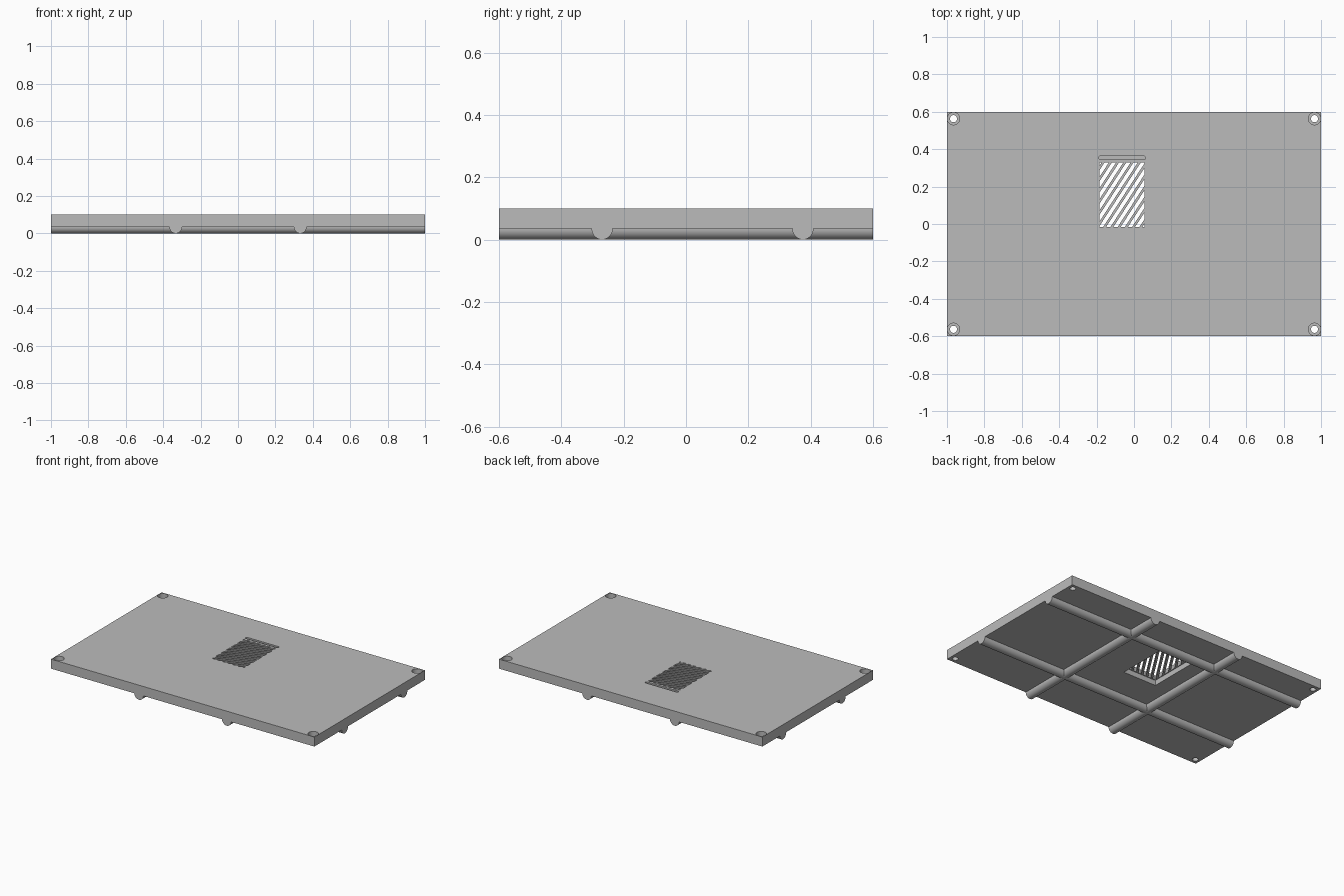
import bpy, bmesh
from math import sin, cos, pi
from mathutils import Vector

if "Cube" in bpy.data.objects:
    bpy.data.objects.remove(bpy.data.objects["Cube"], do_unlink=True)

HX, HY = 1.0, 0.6            # half size of the panel
BASE, TOP = 0.035, 0.10      # underside and upper face
GX0, GX1, GY0, GY1 = -0.184, 0.056, -0.016, 0.33   # vent window

grey = bpy.data.materials.new("grey")
grey.use_nodes = True
grey.diffuse_color = (0.5, 0.5, 0.5, 1)
grey.node_tree.nodes["Principled BSDF"].inputs["Base Color"].default_value = (0.5, 0.5, 0.5, 1)


def finish(name, bm):
    bmesh.ops.recalc_face_normals(bm, faces=bm.faces)
    mesh = bpy.data.meshes.new(name)
    bm.to_mesh(mesh)
    bm.free()
    mesh.materials.append(grey)
    ob = bpy.data.objects.new(name, mesh)
    bpy.context.collection.objects.link(ob)
    return ob


def extrude(bm, face, offset):
    out = bmesh.ops.extrude_face_region(bm, geom=[face])
    verts = [v for v in out["geom"] if isinstance(v, bmesh.types.BMVert)]
    bmesh.ops.translate(bm, verts=verts, vec=offset)


def prism(bm, outline, z0, z1):
    face = bm.faces.new([bm.verts.new((x, y, z0)) for x, y in outline])
    extrude(bm, face, (0, 0, z1 - z0))


def rect(x0, x1, y0, y1):
    return [(x0, y0), (x1, y0), (x1, y1), (x0, y1)]


def circle(cx, cy, r, n=32):
    return [(cx + r * cos(2 * pi * i / n), cy + r * sin(2 * pi * i / n)) for i in range(n)]


def smooth(ob):
    bpy.ops.object.select_all(action="DESELECT")
    ob.select_set(True)
    bpy.context.view_layer.objects.active = ob
    bpy.ops.object.shade_smooth_by_angle(angle=0.6)


def cut(target, outlines, z0, z1):
    bm = bmesh.new()
    for o in outlines:
        prism(bm, o, z0, z1)
    cutter = finish("cutter", bm)
    cutter.hide_render = True
    mod = target.modifiers.new("cut", "BOOLEAN")
    mod.operation, mod.solver, mod.object = "DIFFERENCE", "EXACT", cutter
    bpy.context.view_layer.objects.active = target
    bpy.ops.object.modifier_apply(modifier=mod.name)
    bpy.data.objects.remove(cutter, do_unlink=True)


def clipped_slot(u, half, slope):
    """Slanted strip trimmed to the vent window, as an outline."""
    bm = bmesh.new()
    ends = [(u - half, -1), (u + half, -1), (u + half, 1), (u - half, 1)]
    bm.faces.new([bm.verts.new((x + y / slope, y, 0)) for x, y in ends])
    for co, no in (((GX0, 0, 0), (-1, 0, 0)), ((GX1, 0, 0), (1, 0, 0)),
                   ((0, GY0, 0), (0, -1, 0)), ((0, GY1, 0), (0, 1, 0))):
        bmesh.ops.bisect_plane(bm, geom=bm.verts[:] + bm.edges[:] + bm.faces[:],
                               plane_co=co, plane_no=no, clear_outer=True)
    outline = [(v.co.x, v.co.y) for f in bm.faces for v in f.verts]
    bm.free()
    return outline


# Panel
bm = bmesh.new()
prism(bm, rect(-HX, HX, -HY, HY), BASE, TOP)
panel = finish("panel", bm)

# Stepped screw holes in the corners
corners = [(sx * 0.965, sy * 0.563) for sx in (-1, 1) for sy in (-1, 1)]
cut(panel, [circle(x, y, 0.019) for x, y in corners], 0, 0.2)
cut(panel, [circle(x, y, 0.033) for x, y in corners], 0.07, 0.2)

# Vent: recess underneath, then slanted slots through the thin skin
M = 0.006
cut(panel, [rect(GX0 - M, GX1 + M, GY0 - M, GY1 + M)], 0, 0.07)
SLOPE, COUNT = 1.54, 12
first = GX0 - GY1 / SLOPE
pitch = (GX1 - GY0 / SLOPE - first) / COUNT
slots = [clipped_slot(first + i * pitch, 0.0115, SLOPE) for i in range(COUNT + 1)]
cut(panel, [s for s in slots if len(s) > 2], 0.055, 0.2)

# Round-ended groove behind the vent
R, GY = 0.009, 0.354
groove = [(0.053 + R * sin(pi * i / 8), GY - R * cos(pi * i / 8)) for i in range(9)]
groove += [(-0.181 - R * sin(pi * i / 8), GY + R * cos(pi * i / 8)) for i in range(9)]
cut(panel, [groove], 0.06, 0.2)
smooth(panel)


# Half-round stiffening ribs under the panel
def rib(name, centre, across, along, half_length):
    bm = bmesh.new()
    n = 20
    verts = []
    for i in range(n + 1):
        a = pi * i / n
        p = Vector(across) * (centre + 0.034 * cos(a)) - Vector(along) * half_length
        p.z = BASE - BASE * sin(a)
        verts.append(bm.verts.new(p))
    extrude(bm, bm.faces.new(verts), Vector(along) * 2 * half_length)
    smooth(finish(name, bm))


X, Y = (1, 0, 0), (0, 1, 0)
rib("right_cross_rib", -0.333, X, Y, HY)
rib("left_cross_rib", 0.333, X, Y, HY)
rib("front_long_rib", -0.269, Y, X, HX)
rib("back_long_rib", 0.375, Y, X, HX)
